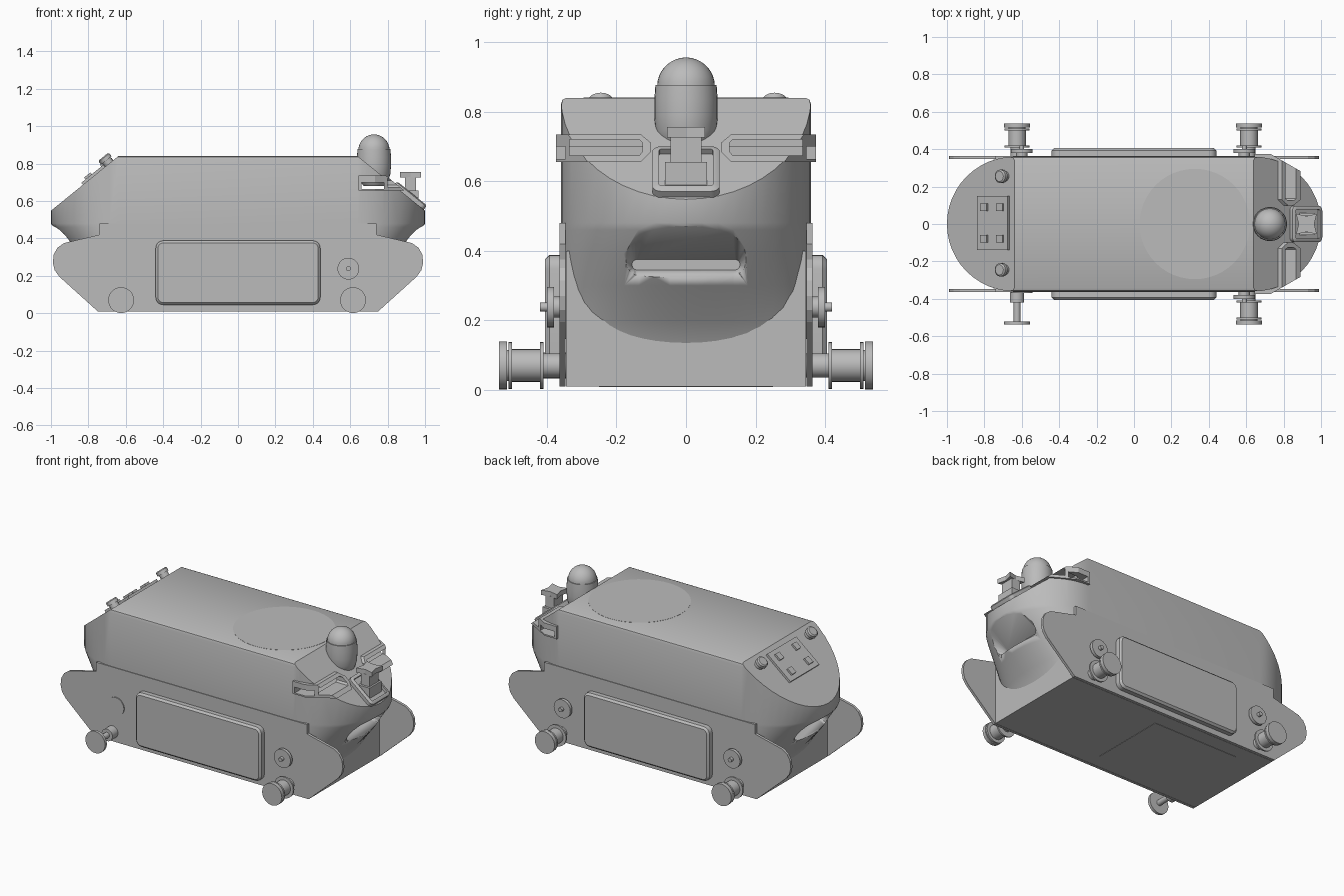
import bpy, bmesh, math
from mathutils import Matrix, Vector

if "Cube" in bpy.data.objects:
    bpy.data.objects.remove(bpy.data.objects["Cube"], do_unlink=True)

grey = bpy.data.materials.new("plain_grey")
grey.use_nodes = True
grey.diffuse_color = (0.5, 0.5, 0.5, 1)
grey.node_tree.nodes["Principled BSDF"].inputs["Base Color"].default_value = (0.5, 0.5, 0.5, 1)

SLOPE_X, TOP, HALF = 0.64, 0.84, 0.36
RUN, DROP = 0.36, 0.292


def loft(name, rings, matrix=None, cuts=(), smooth=True):
    """Skin a stack of rings, cap the ends, then trim with planes (point, normal)."""
    bm = bmesh.new()
    rows = [[bm.verts.new(matrix @ Vector(p) if matrix else Vector(p)) for p in r] for r in rings]
    n = len(rows[0])
    for a, b in zip(rows, rows[1:]):
        for i in range(n):
            bm.faces.new((a[i], a[(i + 1) % n], b[(i + 1) % n], b[i]))
    bm.faces.new(rows[0][::-1])
    bm.faces.new(rows[-1])
    for co, no in cuts:
        geom = bm.verts[:] + bm.edges[:] + bm.faces[:]
        bmesh.ops.bisect_plane(bm, geom=geom, plane_co=co, plane_no=no, clear_outer=True)
        bmesh.ops.holes_fill(bm, edges=[e for e in bm.edges if e.is_boundary])
    bmesh.ops.recalc_face_normals(bm, faces=bm.faces[:])
    mesh = bpy.data.meshes.new(name)
    bm.to_mesh(mesh)
    bm.free()
    mesh.materials.append(grey)
    obj = bpy.data.objects.new(name, mesh)
    bpy.context.collection.objects.link(obj)
    if smooth:
        bpy.ops.object.select_all(action="DESELECT")
        bpy.context.view_layer.objects.active = obj
        obj.select_set(True)
        bpy.ops.object.shade_smooth_by_angle(angle=math.radians(28))
    return obj


def rect(u0, u1, v0, v1, r=0.0, steps=5):
    """Rectangle outline with optional rounded corners."""
    if not r:
        return [(u0, v0), (u1, v0), (u1, v1), (u0, v1)]
    corners = [(u1 - r, v1 - r), (u0 + r, v1 - r), (u0 + r, v0 + r), (u1 - r, v0 + r)]
    return [(cu + r * math.cos((k + i / steps) * math.pi / 2), cv + r * math.sin((k + i / steps) * math.pi / 2))
            for k, (cu, cv) in enumerate(corners) for i in range(steps + 1)]


def at_x(pts, x): return [(x, u, v) for u, v in pts]
def at_y(pts, y): return [(u, y, v) for u, v in pts]
def at_z(pts, z): return [(u, v, z) for u, v in pts]


def box(name, x0, x1, y0, y1, z0, z1):
    return loft(name, [at_z(rect(x0, x1, y0, y1), z) for z in (z0, z1)], smooth=False)


def turned(name, profile, matrix, sides=32):
    """Round part from (radius, height) pairs along local z."""
    ang = [2 * math.pi * i / sides for i in range(sides)]
    return loft(name, [[(r * math.cos(a), r * math.sin(a), h) for a in ang] for r, h in profile], matrix)


def on_slope(side, x, y):
    """Frame lying on a sloped end: local x runs downhill, local z points out."""
    u = Vector((side * RUN, 0, -DROP)).normalized()
    n = Vector((side * DROP, 0, RUN)).normalized()
    m = Matrix((u, (0, side, 0), n)).transposed().to_4x4()
    m.translation = (side * x, y, TOP - (x - SLOPE_X) * DROP / RUN)
    return m


def cut(target, cutter):
    cutter.hide_render = True
    cutter.hide_set(True)
    mod = target.modifiers.new("cut", "BOOLEAN")
    mod.operation, mod.solver, mod.object = "DIFFERENCE", "EXACT", cutter


def slope_cut(side, lift=0.0):
    n = Vector((side * DROP, 0, RUN)).normalized()
    return Vector((side * SLOPE_X, 0, TOP)) + n * lift, n


# Main hull: round-ended plan, tapering below, sloped at both ends
def hull_ring(z, a, b, n=24):
    half = [(SLOPE_X + a * math.cos(t), b * math.sin(t)) for t in [math.pi * (i / n - 0.5) for i in range(n + 1)]]
    return at_z(half + [(-x, -y) for x, y in half], z)


hull = loft("hull", [hull_ring(z, a, b) for z, a, b in [
    (0.09, 0.09, 0.34), (0.135, 0.11, 0.345), (0.2, 0.15, 0.35), (0.3, 0.235, 0.355), (0.39, 0.3, HALF),
    (0.46, 0.35, HALF), (0.48, HALF, HALF), (0.82, HALF, HALF), (0.835, HALF, 0.355), (TOP, HALF, 0.343)]],
    cuts=[slope_cut(1), slope_cut(-1)])
box("lower_chassis", -0.75, 0.75, -0.345, 0.345, 0.01, 0.4)
box("underside_hatch", -0.55, 0.05, -0.25, 0.25, 0.008, 0.02)

# Funnel-shaped recess in each end
for s in (1, -1):
    cut(hull, loft("recess_cutter", [
        at_x(rect(-0.21, 0.21, 0.275, 0.485, 0.1, 8), s * 1.02),
        at_x(rect(-0.155, 0.155, 0.345, 0.375, 0.014, 8), s * 0.83)]))

# Window frames wrapping the corners of the sensor end, with open slots
tunnel = box("tunnel_cutter", 0.66, 0.78, -0.2, 0.2, 0.664, 0.7)
cut(hull, tunnel)
plan = [(0.645, 0.374), (0.73, 0.374), (0.86, 0.3), (0.9, 0.22), (0.9, 0.1), (0.645, 0.1)]
for s in (1, -1):
    face = [(s * y, z) for y, z in [(0.1, 0.685), (0.13, 0.655), (0.374, 0.655), (0.374, 0.735), (0.13, 0.735), (0.1, 0.71)]]
    hole = [(s * y, z) for y, z in [(0.125, 0.685), (0.135, 0.674), (0.335, 0.674), (0.335, 0.72), (0.135, 0.72), (0.125, 0.71)]]
    corner = Vector((0.86, s * 0.3, 0.7))
    frame = loft("window_frame", [at_x(face, 0.645), at_x(face, 0.92)],
                 cuts=[slope_cut(1, 0.014), (corner, Vector((0.5, s * 0.87, 0)))], smooth=False)
    slot = loft("window_cutter", [at_x(hole, 0.7), at_x(hole, 0.95)], smooth=False)
    side_slot = box("side_slot_cutter", 0.66, 0.78, min(s * 0.1, s * 0.45), max(s * 0.1, s * 0.45), 0.664, 0.7)
    for target in (hull, frame):
        cut(target, slot)
        cut(target, side_slot)

# Side guard plates with rounded noses
nose = [(0.75, 0.01), (0.955, 0.195), (0.98, 0.23), (0.99, 0.27), (0.985, 0.315), (0.965, 0.35), (0.93, 0.375),
        (0.74, 0.42), (0.74, 0.48), (0.7, 0.48)]
outline = nose + [(-x, z) for x, z in reversed(nose)]
for s in (1, -1):
    loft("side_plate", [at_y(outline, s * y) for y in (0.347, 0.364)], smooth=False)
    # Raised side panel with a softened rim
    loft("side_panel", [at_y(rect(-0.44 + i, 0.44 - i, 0.045 + i, 0.388 - i, 0.04 - i), s * y)
                        for i, y in ((0, 0.35), (0, 0.393), (0.012, 0.405))])

# Wheels and round hubs
spool = [(0.035, 0.34), (0.035, 0.41), (0.067, 0.41), (0.067, 0.42), (0.047, 0.42), (0.047, 0.5), (0.067, 0.5),
         (0.067, 0.51), (0.045, 0.51), (0.045, 0.515), (0.069, 0.515), (0.069, 0.538)]
thin = [(0.038, 0.34), (0.038, 0.42), (0.018, 0.42), (0.018, 0.52), (0.069, 0.52), (0.069, 0.538)]
hub = [(0.03, 0.34), (0.03, 0.38), (0.058, 0.38), (0.058, 0.4), (0.013, 0.4), (0.013, 0.42)]
flat_hub = [(0.058, 0.34), (0.058, 0.37)]
for s in (1, -1):
    turn = Matrix.Rotation(-s * math.pi / 2, 4, "X")
    for x, hx in ((0.615, 0.59), (-0.625, -0.6)):
        plain = s < 0 and x < 0
        turned("wheel", thin if plain else spool, Matrix.Translation((x, 0, 0.07)) @ turn)
        turned("side_hub", flat_hub if plain else hub, Matrix.Translation((hx, 0, 0.238)) @ turn)

# Domed beacon
dome = [(0.083 * math.cos(t), 0.873 + 0.083 * math.sin(t)) for t in [math.pi / 2 * i / 9 for i in range(9)]] + [(0.002, 0.956)]
turned("beacon", [(0.055, 0.68), (0.075, 0.705), (0.088, 0.745), (0.091, 0.79), (0.091, 0.835), (0.088, 0.877),
                  (0.083, 0.877)] + dome, Matrix.Translation((0.727, 0, 0)))

# Sensor mount: rimmed tray on the slope, upright post and four-pointed cap
tray = [(i, h) for i, h in ((0, -0.03), (0, 0.022), (0.012, 0.028), (0.02, 0.028), (0.02, 0.01))]
loft("sensor_tray", [at_z(rect(-0.105 + i, 0.1 - i, -0.097 + i, 0.097 - i, 0.025 - i), h) for i, h in tray],
     on_slope(1, 0.915, 0))
box("sensor_base", 0.88, 0.965, -0.06, 0.06, 0.58, 0.655)
box("sensor_post", 0.893, 0.953, -0.045, 0.045, 0.65, 0.728)
star = [(0.922 + r * math.cos(math.pi * i / 4), r * math.sin(math.pi * i / 4)) for i in range(8) for r in [(0.042, 0.078)[i % 2]]]
loft("sensor_cap", [at_z(star, z) for z in (0.726, 0.756)], smooth=False)

# Control panel with buttons and two knobs on the other slope
loft("control_panel", [at_z(rect(-0.105, 0.105, -0.145, 0.145), h) for h in (-0.02, 0.014)], on_slope(-1, 0.748, 0.005), smooth=False)
for y in (-0.08, 0.09):
    for x in (0.705, 0.79):
        loft("button", [at_z(rect(-0.022, 0.022, -0.02, 0.02), h) for h in (0, 0.026)], on_slope(-1, x, y), smooth=False)
for y in (-0.245, 0.255):
    turned("knob", [(0.028, -0.02), (0.028, 0.022), (0.036, 0.022), (0.036, 0.042), (0.028, 0.048)], on_slope(-1, 0.69, y), 16)

# Flush round roof hatch
turned("roof_hatch", [(0.295, TOP - 0.01), (0.295, TOP + 0.001)], Matrix.Translation((0.325, 0, 0)), 48)
